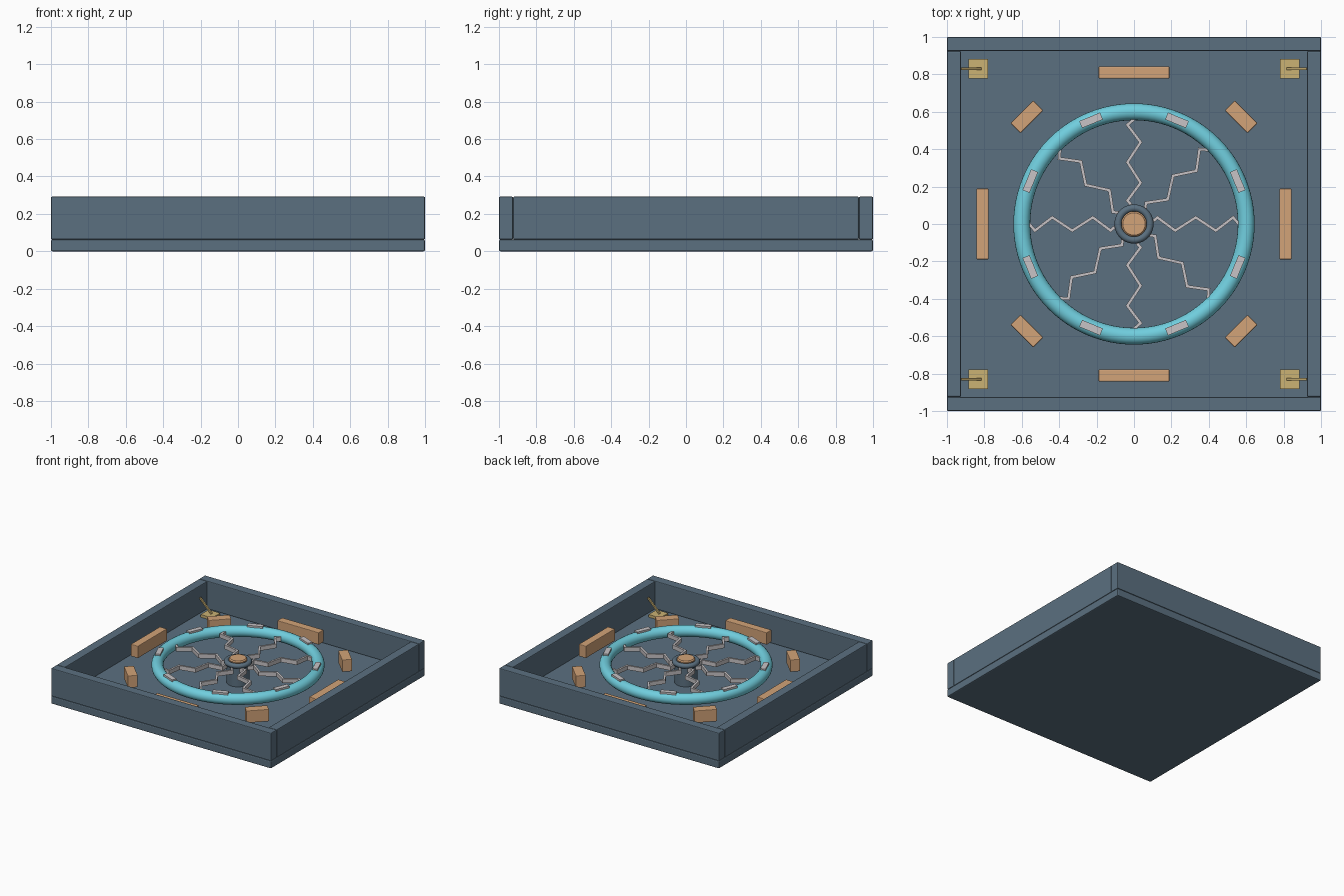
import bpy, bmesh, math
from mathutils import Matrix, Vector

if "Cube" in bpy.data.objects:
    bpy.data.objects.remove(bpy.data.objects["Cube"])


def material(name, srgb):
    m = bpy.data.materials.new(name)
    lin = [((c / 255 + 0.055) / 1.055) ** 2.4 for c in srgb]
    m.diffuse_color = (*lin, 1)
    m.use_nodes = True
    m.node_tree.nodes["Principled BSDF"].inputs["Base Color"].default_value = m.diffuse_color
    return m


SLATE = material("slate_blue", (91, 112, 128))
CYAN = material("aqua", (112, 206, 222))
ORANGE = material("light_copper", (210, 163, 120))
GREY = material("pale_grey", (200, 196, 198))
BRASS = material("brass", (203, 178, 116))


def finish(bm, name, mat, bevel=0.0, smooth=False):
    bmesh.ops.recalc_face_normals(bm, faces=bm.faces)
    me = bpy.data.meshes.new(name)
    bm.to_mesh(me)
    bm.free()
    me.materials.append(mat)
    ob = bpy.data.objects.new(name, me)
    bpy.context.collection.objects.link(ob)
    if bevel:
        mod = ob.modifiers.new("bevel", 'BEVEL')
        mod.width = bevel
        mod.segments = 2
    if smooth:
        bpy.ops.object.select_all(action='DESELECT')
        ob.select_set(True)
        bpy.context.view_layer.objects.active = ob
        bpy.ops.object.shade_smooth_by_angle(angle=math.radians(35))
    return ob


def box(name, size, loc, mat, rot=None, bevel=0.0):
    bm = bmesh.new()
    rot = rot or Matrix.Identity(4)
    bmesh.ops.create_cube(bm, size=1, matrix=Matrix.Translation(loc) @ rot @ Matrix.Diagonal((*size, 1)))
    return finish(bm, name, mat, bevel)


def lathe(name, profile, mat, steps=64, closed=False):
    """Spin an (r, z) profile about the z axis."""
    bm = bmesh.new()
    vs = [bm.verts.new((r, 0, z)) for r, z in profile]
    es = [bm.edges.new(p) for p in zip(vs, vs[1:])]
    if closed:
        es.append(bm.edges.new((vs[-1], vs[0])))
    bmesh.ops.spin(bm, geom=vs + es, cent=(0, 0, 0), axis=(0, 0, 1), angle=math.tau, steps=steps)
    bmesh.ops.remove_doubles(bm, verts=bm.verts, dist=1e-5)
    return finish(bm, name, mat, smooth=True)


def torus(name, major, minor, z, mat, sides=20, steps=96):
    prof = [(major + minor * math.cos(math.tau * i / sides), z + minor * math.sin(math.tau * i / sides))
            for i in range(sides)]
    return lathe(name, prof, mat, steps, True)


def polar(r, a, z):
    return Vector((r * math.cos(a), r * math.sin(a), z))


# Tray: base slab and four walls
box("base", (2, 2, 0.063), (0, 0, 0.0315), SLATE, bevel=0.008)
for s, side in ((-1, "a"), (1, "b")):
    box("long_wall_" + side, (2, 0.075, 0.229), (0, s * 0.9625, 0.1775), SLATE, bevel=0.006)
    box("side_wall_" + side, (0.075, 1.848, 0.229), (s * 0.9625, 0, 0.1775), SLATE, bevel=0.006)

# Main ring and central hub
torus("ring", 0.6, 0.045, 0.205, CYAN)
lathe("hub_post", [(0, 0.06), (0.085, 0.06), (0.085, 0.24), (0, 0.24)], SLATE)
torus("hub_collar", 0.085, 0.02, 0.235, SLATE, 14, 48)
lathe("hub_cap", [(0, 0.235), (0.068, 0.235), (0.068, 0.257), (0.06, 0.265), (0, 0.265)], ORANGE, 40)


# Zigzag springs between hub and ring
PATH = [(0.085, 0), (0.125, 0.035), (0.22, -0.035), (0.33, 0.035), (0.437, -0.035), (0.53, 0.035), (0.56, 0)]


def zigzag(name, angle, width=0.016, z0=0.188, z1=0.222):
    pts = [Vector(p) for p in PATH]
    bm = bmesh.new()
    rings = []
    for i, p in enumerate(pts):
        d0 = (p - pts[i - 1]).normalized() if i else (pts[1] - p).normalized()
        d1 = (pts[i + 1] - p).normalized() if i < len(pts) - 1 else d0
        t = (d0 + d1).normalized()
        n = Vector((-t.y, t.x))
        off = n * (width / 2 / max(0.4, t.dot(d0)))
        rings.append([bm.verts.new((q.x, q.y, z)) for q, z in
                      ((p + off, z0), (p + off, z1), (p - off, z1), (p - off, z0))])
    for a, b in zip(rings, rings[1:]):
        for k in range(4):
            bm.faces.new((a[k], a[(k + 1) % 4], b[(k + 1) % 4], b[k]))
    bm.faces.new(rings[0])
    bm.faces.new(rings[-1])
    bmesh.ops.rotate(bm, verts=bm.verts, matrix=Matrix.Rotation(angle, 3, 'Z'))
    return finish(bm, name, GREY)


for i in range(8):
    a = i * math.pi / 4
    zigzag(f"zigzag_spring_{i}", a)
    # Grip plates on top of the ring, halfway between springs
    b = a + math.pi / 8
    box(f"ring_plate_{i}", (0.04, 0.12, 0.024), polar(0.6, b, 0.248), GREY, Matrix.Rotation(b, 4, 'Z'))
    # Bumper blocks: long on the sides, short on the diagonals
    diagonal = i % 2
    size = (0.075, 0.172, 0.1) if diagonal else (0.065, 0.378, 0.1)
    box(f"bumper_{i}", size, polar(0.81, a, 0.172), ORANGE, Matrix.Rotation(a, 4, 'Z'), 0.005)

# Corner latches: plate with a lever rising outward
for sx in (-1, 1):
    for sy in (-1, 1):
        tag = ("left" if sx < 0 else "right") + ("_front" if sy < 0 else "_back")
        box("latch_plate_" + tag, (0.104, 0.104, 0.022), (sx * 0.832, sy * 0.83, 0.074), BRASS)
        box("latch_lever_" + tag, (0.15, 0.013, 0.013), (sx * 0.873, sy * 0.83, 0.14), BRASS,
            Matrix.Rotation(-sx * math.radians(45), 4, 'Y'))
